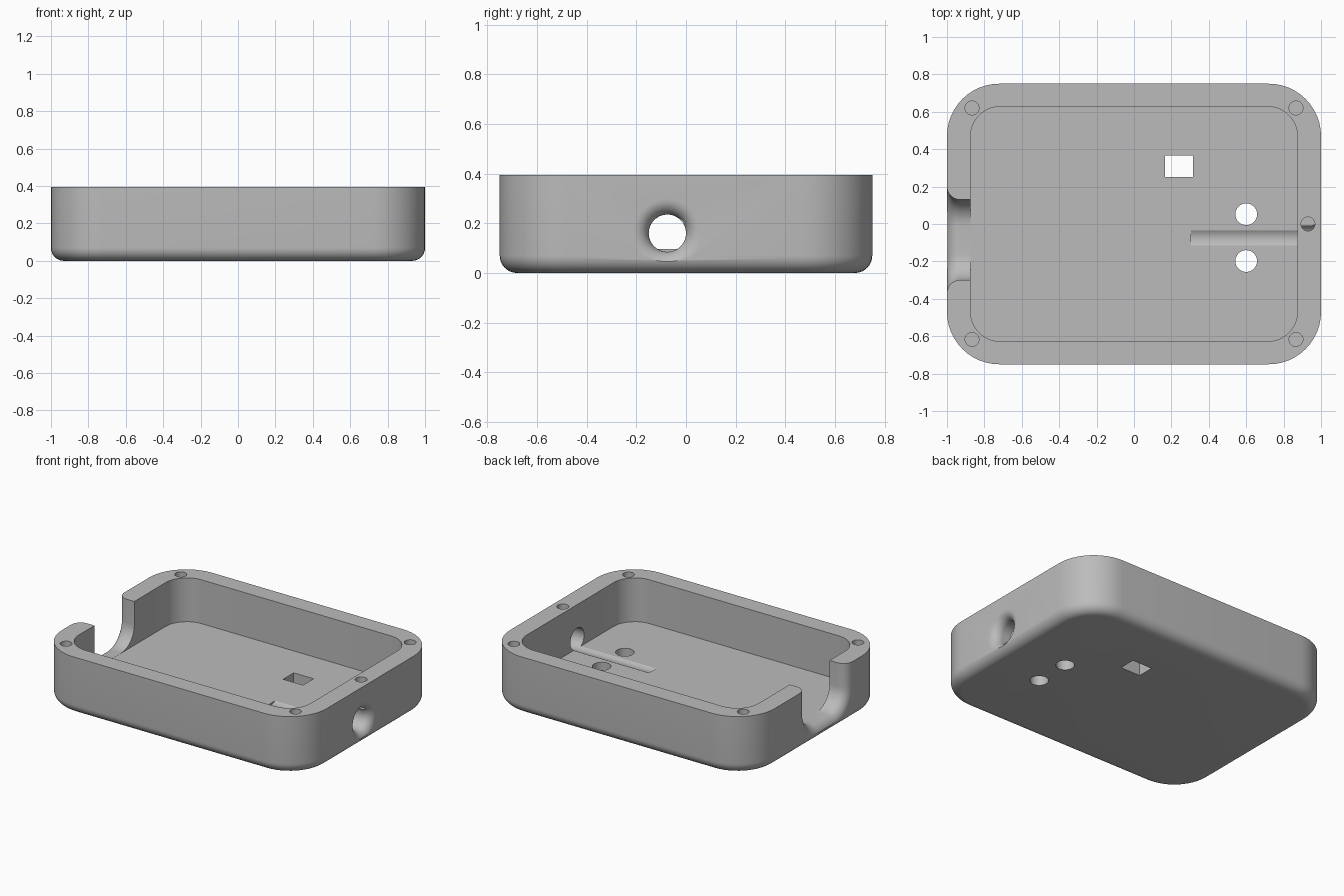
import bpy, bmesh
from math import sin, cos, pi, radians
from mathutils import Vector

if "Cube" in bpy.data.objects:
    bpy.data.objects.remove(bpy.data.objects["Cube"])

grey = bpy.data.materials.new("plain grey")
grey.use_nodes = True
grey.diffuse_color = (0.5, 0.5, 0.5, 1)
grey.node_tree.nodes["Principled BSDF"].inputs["Base Color"].default_value = (0.5, 0.5, 0.5, 1)

HEIGHT, FLOOR = 0.395, 0.096


def rounded(hu, hv, r, n=12):
    """Counter-clockwise outline of a rounded rectangle with half sizes hu, hv."""
    pts = []
    for k, (su, sv) in enumerate([(1, 1), (-1, 1), (-1, -1), (1, -1)]):
        for i in range(n + 1):
            a = (k + i / n) * pi / 2
            pts.append((su * (hu - r) + r * cos(a), sv * (hv - r) + r * sin(a)))
    return pts


def circle(r, n=48):
    return [(r * cos(2 * pi * i / n), r * sin(2 * pi * i / n)) for i in range(n)]


def loft(name, sections, centre=(0, 0), axis="z"):
    """Closed solid through (position, outline) sections along z or x."""
    bm = bmesh.new()
    rings = []
    for p, outline in sections:
        ring = []
        for u, v in outline:
            u, v = u + centre[0], v + centre[1]
            ring.append(bm.verts.new(Vector((u, v, p) if axis == "z" else (p, u, v))))
        rings.append(ring)
    for a, b in zip(rings, rings[1:]):
        for i in range(len(a)):
            j = (i + 1) % len(a)
            bm.faces.new((a[i], a[j], b[j], b[i]))
    bm.faces.new(rings[0][::-1])
    bm.faces.new(rings[-1])
    bmesh.ops.recalc_face_normals(bm, faces=bm.faces)
    mesh = bpy.data.meshes.new(name)
    bm.to_mesh(mesh)
    bm.free()
    mesh.materials.append(grey)
    obj = bpy.data.objects.new(name, mesh)
    bpy.context.collection.objects.link(obj)
    return obj


def flare(wall, radius, steps=10):
    """Outward-widening (depth, growth) pairs that reach the outer wall face."""
    angles = [i / steps * pi / 2 for i in range(steps + 1)]
    return [(wall - radius + radius * sin(a), radius * (1 - cos(a))) for a in angles]


# Tray body with a rounded bottom edge
edge = 0.07
body = []
for i in range(11):
    a = i / 10 * pi / 2
    inset = edge * (1 - sin(a))
    body.append((edge * (1 - cos(a)), rounded(1 - inset, 0.75 - inset, 0.28 - inset)))
body.append((HEIGHT, rounded(1, 0.75, 0.28)))
tray = loft("tray", body)

# Cavity
cavity = rounded(0.874, 0.628, 0.16)
cutters = [loft("cavity_cutter", [(FLOOR, cavity), (0.6, cavity)])]

# Wide open notch in the right wall, flared to the outside
half_w, half_h, corner = 0.215, 0.4, 0.14
notch = [(0.86, 0)] + flare(1, 0.07) + [(1.1, 0.07)]
cutters.append(loft("notch_cutter",
    [(-x, rounded(half_w + d, half_h + d, corner + d)) for x, d in notch],
    (-0.085, FLOOR + 0.0005 + half_h), "x"))

# Round cable hole in the left wall, flared outside, with its floor groove
port = [(0.305, 0)] + flare(1, 0.062) + [(1.1, 0.062)]
cutters.append(loft("cable_hole_cutter",
    [(x, circle(0.075 + d)) for x, d in port], (-0.075, 0.16), "x"))

# Blind screw holes in the rim
for x, y in [(0.866, 0.62), (-0.866, 0.62), (0.866, -0.617), (-0.866, -0.617), (0.93, 0)]:
    cutters.append(loft("screw_hole_cutter",
        [(0.2, circle(0.037, 32)), (0.5, circle(0.037, 32))], (x, y)))

# Openings through the floor
for y in (0.052, -0.198):
    cutters.append(loft("floor_hole_cutter",
        [(-0.1, circle(0.058)), (0.2, circle(0.058))], (0.6, y)))
slot = [(0.075, 0.057), (-0.075, 0.057), (-0.075, -0.057), (0.075, -0.057)]
cutters.append(loft("floor_slot_cutter", [(-0.1, slot), (0.2, slot)], (0.24, 0.308)))

# Cut everything out of the tray, then drop the cutters
for cutter in cutters:
    mod = tray.modifiers.new(cutter.name, "BOOLEAN")
    mod.operation, mod.solver, mod.object = "DIFFERENCE", "EXACT", cutter
bpy.context.view_layer.objects.active = tray
tray.select_set(True)
for mod in list(tray.modifiers):
    bpy.ops.object.modifier_apply(modifier=mod.name)
for cutter in cutters:
    bpy.data.objects.remove(cutter)
bpy.ops.object.shade_smooth_by_angle(angle=radians(30))
